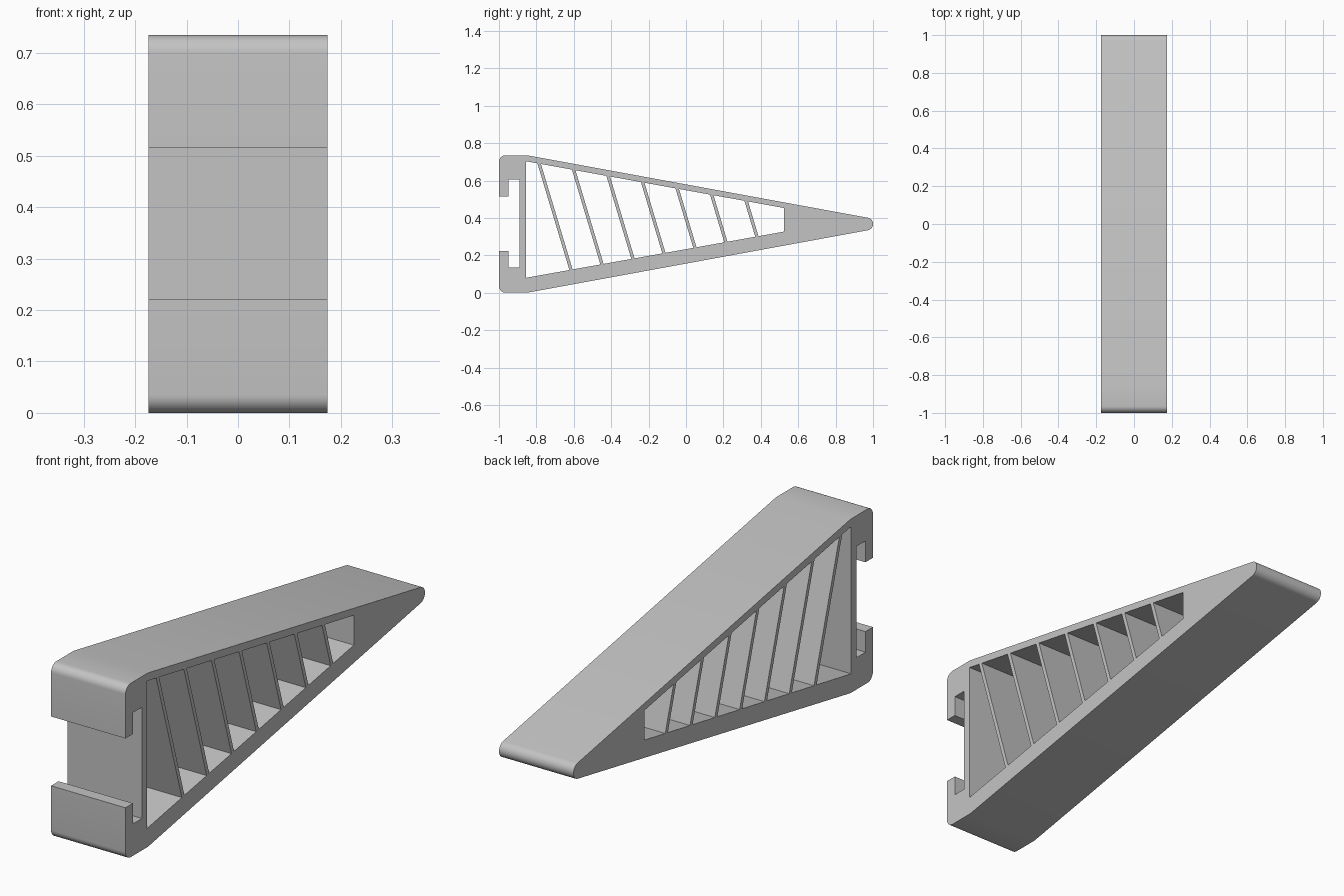
import bpy
import bmesh
from math import cos, sin, pi, radians
from mathutils import Matrix

cube = bpy.data.objects.get("Cube")
if cube:
    bpy.data.objects.remove(cube)

HALF_WIDTH = 0.174

grey = bpy.data.materials.new("plain grey")
grey.use_nodes = True
colour = (0.55, 0.55, 0.55, 1)
grey.diffuse_color = colour
grey.node_tree.nodes["Principled BSDF"].inputs["Base Color"].default_value = colour


def arc(cy, cz, r, start, end, steps=8):
    """Points of a rounded corner, angles in degrees."""
    angles = [radians(start + (end - start) * i / steps) for i in range(steps + 1)]
    return [(cy + r * cos(a), cz + r * sin(a)) for a in angles]


def cell_corner(edge, wall):
    """Where the slanted line y = c - lean * z (or an upright one) meets a wall."""
    c, lean = edge
    z0, slope = wall
    z = (z0 + slope * c) / (1 + slope * lean)
    return (c - lean * z, z)


# Outer outline: rounded front, hooked mounting slot, tapered rounded tip
outline = [(-0.85, 0)]
outline += arc(0.966, 0.3675, 0.034, -80, 80, 16)
outline += [(-0.85, 0.735)]
outline += arc(-0.965, 0.70, 0.035, 90, 180)
outline += [(-1, 0.515), (-0.95, 0.515), (-0.95, 0.605), (-0.89, 0.605),
            (-0.89, 0.135), (-0.95, 0.135), (-0.95, 0.222), (-1, 0.222)]
outline += arc(-0.965, 0.035, 0.035, 180, 270)

# Window cells between the leaning ribs
floor, roof = (0.233, 0.179), (0.548, -0.181)
edges = [(-0.855, 0)]
for i in range(7):
    c = -0.578 + 0.1745 * i
    edges += [(c - 0.009, 0.3), (c + 0.009, 0.3)]
edges.append((0.525, 0))
cells = []
for left, right in zip(edges[::2], edges[1::2]):
    cells.append([cell_corner(left, floor), cell_corner(right, floor),
                  cell_corner(right, roof), cell_corner(left, roof)])

# Extrude the profile, with the cells as holes
curve = bpy.data.curves.new("wedge_profile", "CURVE")
curve.dimensions = "2D"
curve.fill_mode = "BOTH"
curve.extrude = HALF_WIDTH
for loop in [outline] + cells:
    spline = curve.splines.new("POLY")
    spline.points.add(len(loop) - 1)
    for point, (y, z) in zip(spline.points, loop):
        point.co = (y, z, 0, 1)
    spline.use_cyclic_u = True
profile = bpy.data.objects.new("wedge_profile", curve)
bpy.context.collection.objects.link(profile)
bpy.context.view_layer.update()
mesh = bpy.data.meshes.new_from_object(
    profile.evaluated_get(bpy.context.evaluated_depsgraph_get()))
bpy.data.objects.remove(profile)

# Stand the profile upright, join its seams and face it outward
bm = bmesh.new()
bm.from_mesh(mesh)
bm.transform(Matrix.Rotation(pi / 2, 4, "Z") @ Matrix.Rotation(pi / 2, 4, "X"))
bmesh.ops.remove_doubles(bm, verts=bm.verts, dist=0.0005)
bmesh.ops.recalc_face_normals(bm, faces=bm.faces)
bm.to_mesh(mesh)
bm.free()
mesh.name = "ribbed_wedge"
mesh.materials.clear()
mesh.materials.append(grey)
for poly in mesh.polygons:
    poly.material_index = 0

wedge = bpy.data.objects.new("ribbed_wedge", mesh)
bpy.context.collection.objects.link(wedge)
bpy.ops.object.select_all(action="DESELECT")
wedge.select_set(True)
bpy.context.view_layer.objects.active = wedge
bpy.ops.object.shade_smooth_by_angle(angle=radians(30))
